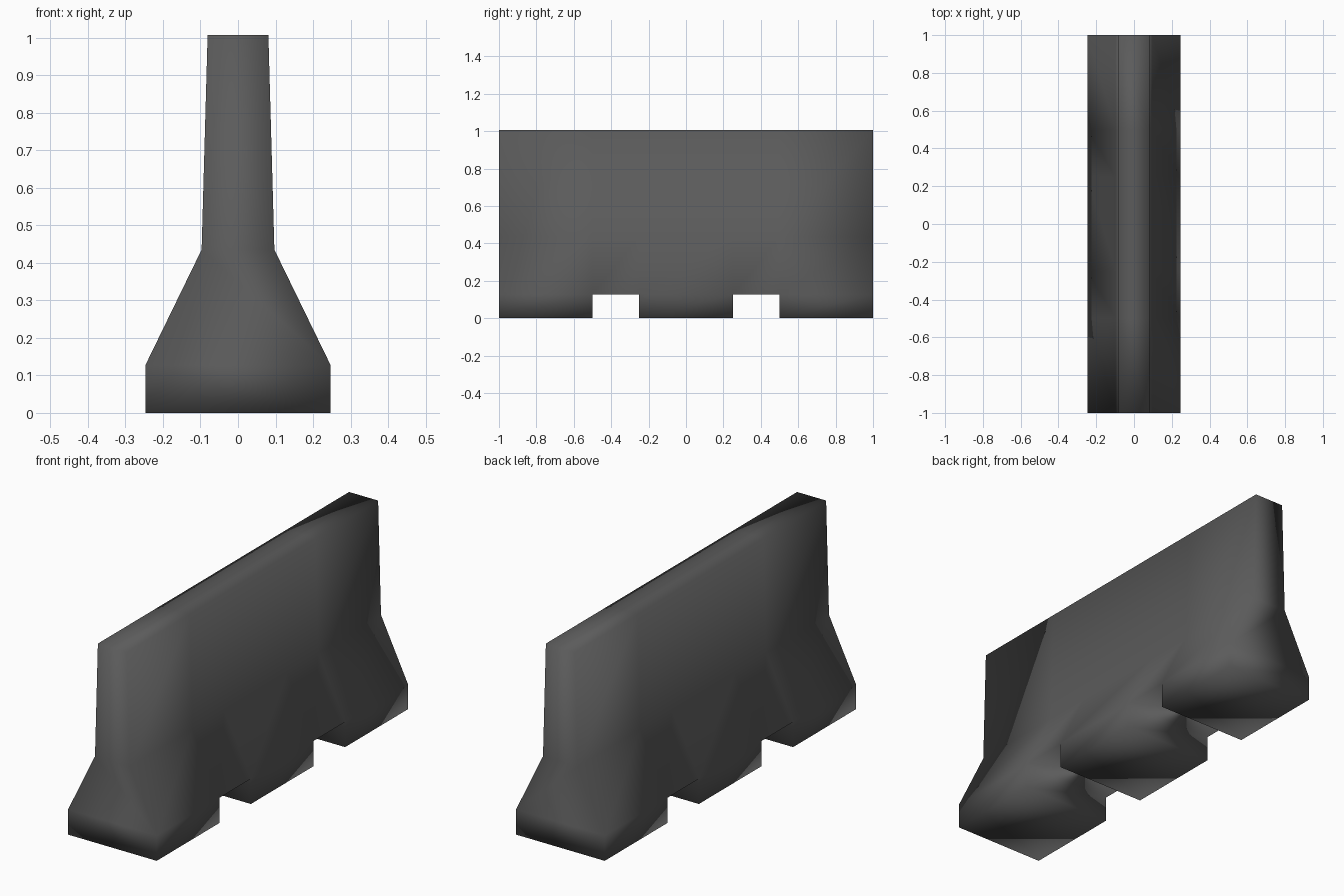
import bpy, bmesh

if "Cube" in bpy.data.objects:
    bpy.data.objects.remove(bpy.data.objects["Cube"])

# Half profile (x, z) from the ground to the top, and stations along the length
PROFILE = [(0.247, 0.0), (0.247, 0.127), (0.097, 0.435), (0.081, 1.007)]
STATIONS = [-1.0, -0.5, -0.25, 0.25, 0.5, 1.0]
NOTCHES = (1, 3)   # spans between stations that are open at the bottom

mat = bpy.data.materials.new("dark_grey")
mat.diffuse_color = (0.105, 0.105, 0.105, 1)
mat.use_nodes = True
mat.node_tree.nodes["Principled BSDF"].inputs["Base Color"].default_value = mat.diffuse_color

bm = bmesh.new()
# Closed ring: right side going up, then left side going down
outline = PROFILE + [(-x, z) for x, z in reversed(PROFILE)]
rings = [[bm.verts.new((x, y, z)) for x, z in outline] for y in STATIONS]
n = len(outline)

# Long sides, top, feet undersides and notch ceilings
for s in range(len(STATIONS) - 1):
    a, b = rings[s], rings[s + 1]
    loop = list(range(1, n - 1)) if s in NOTCHES else list(range(n))
    for k, i in enumerate(loop):
        j = loop[(k + 1) % len(loop)]
        bm.faces.new((a[i], b[i], b[j], a[j]))

# Vertical notch walls
for r in rings[1:-1]:
    bm.faces.new((r[0], r[1], r[n - 2], r[n - 1]))

# End caps, split into quads per level
for r in (rings[0], rings[-1]):
    for i in range(len(PROFILE) - 1):
        bm.faces.new((r[i], r[i + 1], r[n - 2 - i], r[n - 1 - i]))

bmesh.ops.recalc_face_normals(bm, faces=bm.faces)
for f in bm.faces:
    f.smooth = True   # soft shading over the whole block

mesh = bpy.data.meshes.new("road_barrier")
bm.to_mesh(mesh)
bm.free()
mesh.materials.append(mat)
barrier = bpy.data.objects.new("road_barrier", mesh)
bpy.context.collection.objects.link(barrier)
